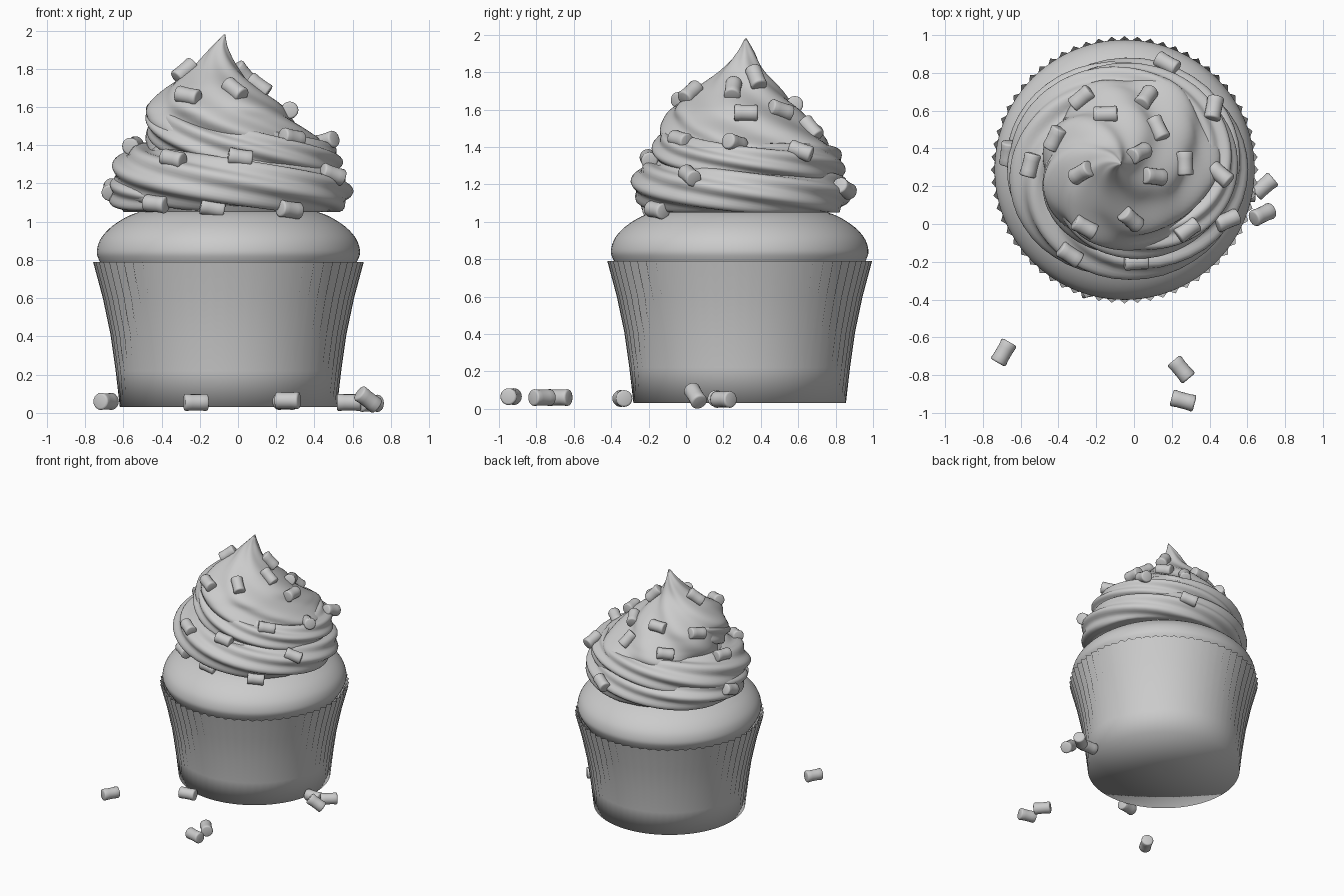
import bpy, bmesh, random
from math import sin, cos, pi, radians
from mathutils import Vector, Matrix
from mathutils.bvhtree import BVHTree

random.seed(4)
cube = bpy.data.objects.get("Cube")
if cube:
    bpy.data.objects.remove(cube, do_unlink=True)

CENTRE = Vector((-0.05, 0.287, 0))
grey = bpy.data.materials.new("plain_grey")
grey.use_nodes = True
grey.diffuse_color = (0.6, 0.6, 0.6, 1)
grey.node_tree.nodes["Principled BSDF"].inputs["Base Color"].default_value = (0.6, 0.6, 0.6, 1)


def skin(name, rings, angle=40, cap_end=True):
    """Bridge closed rings of points into one smooth object."""
    bm = bmesh.new()
    rows = [[bm.verts.new(p) for p in ring] for ring in rings]
    n = len(rows[0])
    for a, b in zip(rows, rows[1:]):
        for i in range(n):
            j = (i + 1) % n
            bm.faces.new((a[i], a[j], b[j], b[i]))
    bm.faces.new(rows[0][::-1])
    if cap_end:
        bm.faces.new(rows[-1])
    bmesh.ops.recalc_face_normals(bm, faces=bm.faces)
    mesh = bpy.data.meshes.new(name)
    bm.to_mesh(mesh)
    bm.free()
    mesh.materials.append(grey)
    obj = bpy.data.objects.new(name, mesh)
    bpy.context.collection.objects.link(obj)
    bpy.ops.object.select_all(action="DESELECT")
    obj.select_set(True)
    bpy.context.view_layer.objects.active = obj
    bpy.ops.object.shade_smooth_by_angle(angle=radians(angle))
    return obj


def spline(points, steps):
    """Catmull-Rom samples through points of any dimension."""
    pts = [Vector(p) for p in points]
    pts = [pts[0] * 2 - pts[1]] + pts + [pts[-1] * 2 - pts[-2]]
    out = []
    for a, b, c, d in zip(pts, pts[1:], pts[2:], pts[3:]):
        for k in range(steps):
            t = k / steps
            out.append(b + (c - a) * (t / 2) + (a * 2 - b * 5 + c * 4 - d) * (t * t / 2)
                       + (b * 3 - a - c * 3 + d) * (t ** 3 / 2))
    return out + [pts[-2]]


def ring(radius, z, n, centre=CENTRE):
    """Ring whose radius is a number or a function of the index."""
    r = radius if callable(radius) else lambda i: radius
    return [(centre.x + r(i) * cos(2 * pi * i / n), centre.y + r(i) * sin(2 * pi * i / n), z)
            for i in range(n)]


# Pleated paper wrapper: zigzag rim fading to a round base
PLEATS = 64
wrapper = [ring(0.01, 0.03, PLEATS * 2)]
for r, z in [(0.568, 0.03), (0.59, 0.22), (0.617, 0.41), (0.657, 0.6), (0.708, 0.79)]:
    depth = 0.026 * (z - 0.03) / 0.76
    wrapper.append(ring(lambda i: r - depth * (i % 2), z, PLEATS * 2))
skin("paper_wrapper", wrapper, angle=120, cap_end=False)

# Domed cake top
dome = spline([(0.64, 0.74), (0.677, 0.8), (0.688, 0.85), (0.662, 0.92), (0.59, 0.99),
               (0.47, 1.05), (0.3, 1.07)], 5)
skin("cake_top", [ring(r, z, 96) for r, z in dome])

# Frosting core that fills the inside of the swirl
core = [(0.45, 1.04), (0.52, 1.15), (0.47, 1.3), (0.34, 1.45), (0.2, 1.55)]
frosting = [skin("frosting_core", [ring(r, z, 64) for r, z in core])]

# Piped rope of frosting: path of turn, outer radius, height, thickness
path = spline([(-0.65, 0.5, 1.13, 0.05), (-0.5, 0.59, 1.15, 0.12), (0, 0.61, 1.16, 0.12),
               (0.5, 0.575, 1.245, 0.15), (0.75, 0.58, 1.3, 0.12), (1, 0.56, 1.315, 0.1),
               (1.25, 0.475, 1.385, 0.12), (1.5, 0.4, 1.52, 0.12), (1.7, 0.27, 1.54, 0.06)], 24)
SIDES = 56
rope = []
for turn, outer, z, thick in path:
    a = -2 * pi * turn
    loop = []
    for i in range(SIDES):
        p = 2 * pi * i / SIDES
        flute = 1 + 0.1 * cos(7 * (p - 4.5 * turn))
        r = outer - thick * 1.1 + thick * 1.15 * flute * cos(p)
        loop.append((CENTRE.x + 1.04 * r * cos(a), CENTRE.y + 0.95 * r * sin(a),
                     max(1.05, z + thick * flute * sin(p))))
    rope.append(loop)
frosting.append(skin("frosting_rope", rope, angle=70))

# Twisted peak: height, radius, centre x and y
peak_path = spline([(1.32, 0.43, -0.01, 0.35), (1.4, 0.445, -0.02, 0.335), (1.47, 0.42, -0.06, 0.3),
                    (1.54, 0.38, -0.1, 0.275), (1.61, 0.335, -0.125, 0.265), (1.7, 0.235, -0.14, 0.28),
                    (1.8, 0.122, -0.12, 0.3), (1.9, 0.05, -0.1, 0.32), (1.98, 0.004, -0.07, 0.32)], 8)
peak = []
for z, r, x, y in peak_path:
    twist = 4.5 * (z - 1.4)
    peak.append(ring(lambda i: r * (1 + 0.05 * cos(6 * (2 * pi * i / 96 + twist))
                                    + 0.02 * cos(2 * pi * i / 96 + twist)),
                     z, 96, Vector((x, y, 0))))
frosting.append(skin("frosting_peak", peak, angle=70))

# Sprinkle: short cylinder with softened ends
half = [(0.034, -0.063), (0.042, -0.06), (0.045, -0.053), (0.0425, -0.025)]
profile = half + [(r, -z) for r, z in reversed(half)]
sprinkle = skin("sprinkle", [ring(r, z, 20, Vector()) for r, z in profile], angle=60)
sprinkle_mesh = sprinkle.data
bpy.data.objects.remove(sprinkle)
count = 0


def add_sprinkle(where, axis):
    global count
    count += 1
    obj = bpy.data.objects.new(f"sprinkle_{count}", sprinkle_mesh)
    obj.matrix_world = Matrix.Translation(where) @ axis.to_track_quat("Z", "Y").to_matrix().to_4x4()
    bpy.context.collection.objects.link(obj)


# One search tree over all the frosting
verts, faces = [], []
for obj in frosting:
    base = len(verts)
    verts += [v.co.copy() for v in obj.data.vertices]
    faces += [[base + k for k in f.vertices] for f in obj.data.polygons]
tree = BVHTree.FromPolygons(verts, faces)


def stick(origin, direction, axis):
    """Lay a sprinkle on the frosting where a ray hits it."""
    hit, normal, _, _ = tree.ray_cast(origin, direction)
    if hit:
        if normal.dot(direction) > 0:
            normal = -normal
        add_sprinkle(hit + normal * 0.012, axis - normal * axis.dot(normal))


# Sprinkles on the upper swirl: x, y, heading
for x, y, h in [(-.27, .66, 30), (-.41, .45, 50), (-.54, .31, 70), (-.15, .57, 0), (.06, .66, 60),
                (.12, .5, 100), (.02, .37, 30), (.26, .32, 90), (.1, .25, 0), (-.27, .27, 15),
                (-.02, .03, -45), (-.26, -.01, -35), (-.34, -.16, -35), (.01, -.2, 5),
                (.28, -.03, 35), (.46, .26, -40), (.42, .61, 75), (.49, .02, 20)]:
    stick(Vector((x, y, 3)), Vector((0, 0, -1)), Vector((cos(radians(h)), sin(radians(h)), 0)))

# Sprinkles low on the sides: bearing, height
for bearing, z in [(225, 1.1), (260, 1.08), (306, 1.07), (172, 1.17), (68, 1.17)]:
    b = radians(bearing)
    out = Vector((cos(b), sin(b), 0))
    stick(CENTRE + out * 2 + Vector((0, 0, z)), -out,
          Vector((-sin(b), cos(b), random.uniform(-0.5, 0.5))))

# Sprinkles scattered on the ground: x, y, z, heading, tilt
for x, y, z, h, tilt in [(-.69, -.68, .06, 60, 0), (.25, -.77, .06, -50, 0), (.26, -.935, .065, -15, 0),
                         (-.22, -.34, .055, 10, 0), (.69, .2, .05, 40, 0), (.58, .16, .055, 0, 0),
                         (.68, .05, .07, 25, -0.7)]:
    add_sprinkle(Vector((x, y, z)), Vector((cos(radians(h)), sin(radians(h)), tilt)))
